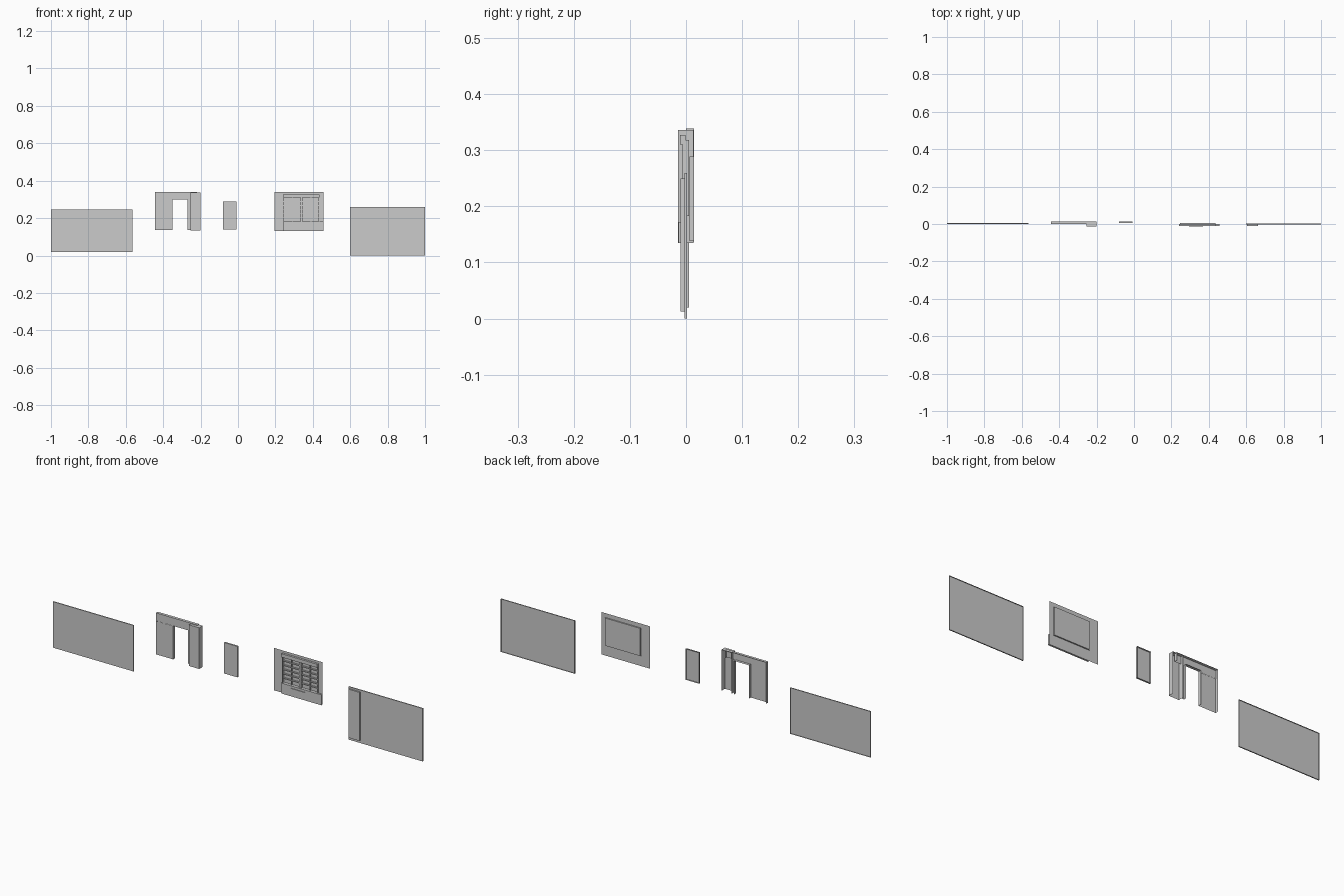
import bpy, bmesh
from mathutils import Vector, Matrix

if "Cube" in bpy.data.objects:
    bpy.data.objects.remove(bpy.data.objects["Cube"])

DIRS = {'L': (-1, 0, 0), 'R': (1, 0, 0), 'F': (0, -1, 0), 'B': (0, 1, 0), 'D': (0, 0, -1), 'U': (0, 0, 1)}


def box(name, x, y, z, drop="B", inward=False):
    """Box from ranges; drop lists open sides, inward turns it into a niche."""
    bm = bmesh.new()
    bmesh.ops.create_cube(bm, size=1)
    size = Vector((x[1] - x[0], y[1] - y[0], z[1] - z[0]))
    mid = Vector((x[0] + x[1], y[0] + y[1], z[0] + z[1])) / 2
    bm.normal_update()
    gone = [f for f in bm.faces if any(f.normal.dot(Vector(DIRS[d])) > 0.9 for d in drop)]
    bmesh.ops.delete(bm, geom=gone, context='FACES')
    bmesh.ops.transform(bm, matrix=Matrix.Translation(mid) @ Matrix.Diagonal((*size, 1)), verts=bm.verts)
    if inward:
        bmesh.ops.reverse_faces(bm, faces=bm.faces)
    me = bpy.data.meshes.new(name)
    bm.to_mesh(me)
    bm.free()
    ob = bpy.data.objects.new(name, me)
    bpy.context.collection.objects.link(ob)
    return ob


def wall_with_hole(name, x, z, hx, hz, y):
    """Flat wall sheet facing the front with a rectangular hole."""
    xs, zs = (x[0], hx[0], hx[1], x[1]), (z[0], hz[0], hz[1], z[1])
    verts = [(a, y, b) for b in zs for a in xs]
    faces = [(r * 4 + c, r * 4 + c + 1, r * 4 + c + 5, r * 4 + c + 4)
             for r in range(3) for c in range(3) if (r, c) != (1, 1)]
    me = bpy.data.meshes.new(name)
    me.from_pydata(verts, [], faces)
    bpy.context.collection.objects.link(bpy.data.objects.new(name, me))


# Large plain wall panel on the left
box("left_wall_panel", (-1.0, -0.565), (0.0, 0.005), (0.02, 0.245))

# Doorway: two legs, lintel and a projecting pillar, open at the back
box("doorway_left_leg", (-0.443, -0.35), (-0.001, 0.014), (0.137, 0.30), "BDU")
box("doorway_right_leg", (-0.27, -0.255), (0.001, 0.014), (0.137, 0.30), "BDUR")
box("doorway_lintel", (-0.443, -0.22), (0.0, 0.014), (0.30, 0.339), "BD")
box("doorway_lintel_soffit", (-0.35, -0.27), (0.0, 0.014), (0.30, 0.31), "BFULR")
box("doorway_pillar", (-0.255, -0.20), (-0.014, 0.013), (0.135, 0.336), "BD")

# Separate door leaf
box("door_leaf", (-0.08, -0.007), (0.006, 0.014), (0.138, 0.289))

# Bookcase wall: sheet, niche, shelves, base and cornice
wall_with_hole("bookcase_wall", (0.195, 0.457), (0.132, 0.339), (0.245, 0.435), (0.183, 0.318), -0.001)
box("bookcase_niche", (0.245, 0.435), (-0.001, 0.005), (0.183, 0.318), "F", True)
box("bookcase_centre_post", (0.335, 0.345), (-0.006, 0.005), (0.183, 0.31))
for side, x0, x1 in (("left", 0.245, 0.335), ("right", 0.345, 0.435)):
    mid = (x0 + x1) / 2
    box(side + "_divider", (mid - 0.002, mid + 0.002), (-0.003, 0.005), (0.183, 0.31))
    for i in range(5):
        z = 0.203 + i * 0.021
        box(f"{side}_shelf_{i + 1}", (x0, x1), (-0.003, 0.005), (z, z + 0.004))
for side, x0 in (("left", 0.241), ("right", 0.431)):
    box(side + "_bookcase_side", (x0, x0 + 0.005), (-0.006, 0.0), (0.183, 0.31))
box("bookcase_cornice", (0.241, 0.436), (-0.011, -0.001), (0.31, 0.327))
box("bookcase_base", (0.241, 0.457), (-0.010, -0.001), (0.132, 0.183))
box("base_centre_box", (0.295, 0.37), (-0.013, -0.001), (0.135, 0.172))

# Large wall panel on the right with a shallow pilaster
box("right_wall_panel", (0.60, 1.0), (-0.003, 0.002), (0.0, 0.259))
box("right_wall_pilaster", (0.603, 0.663), (-0.010, -0.003), (0.013, 0.25))
